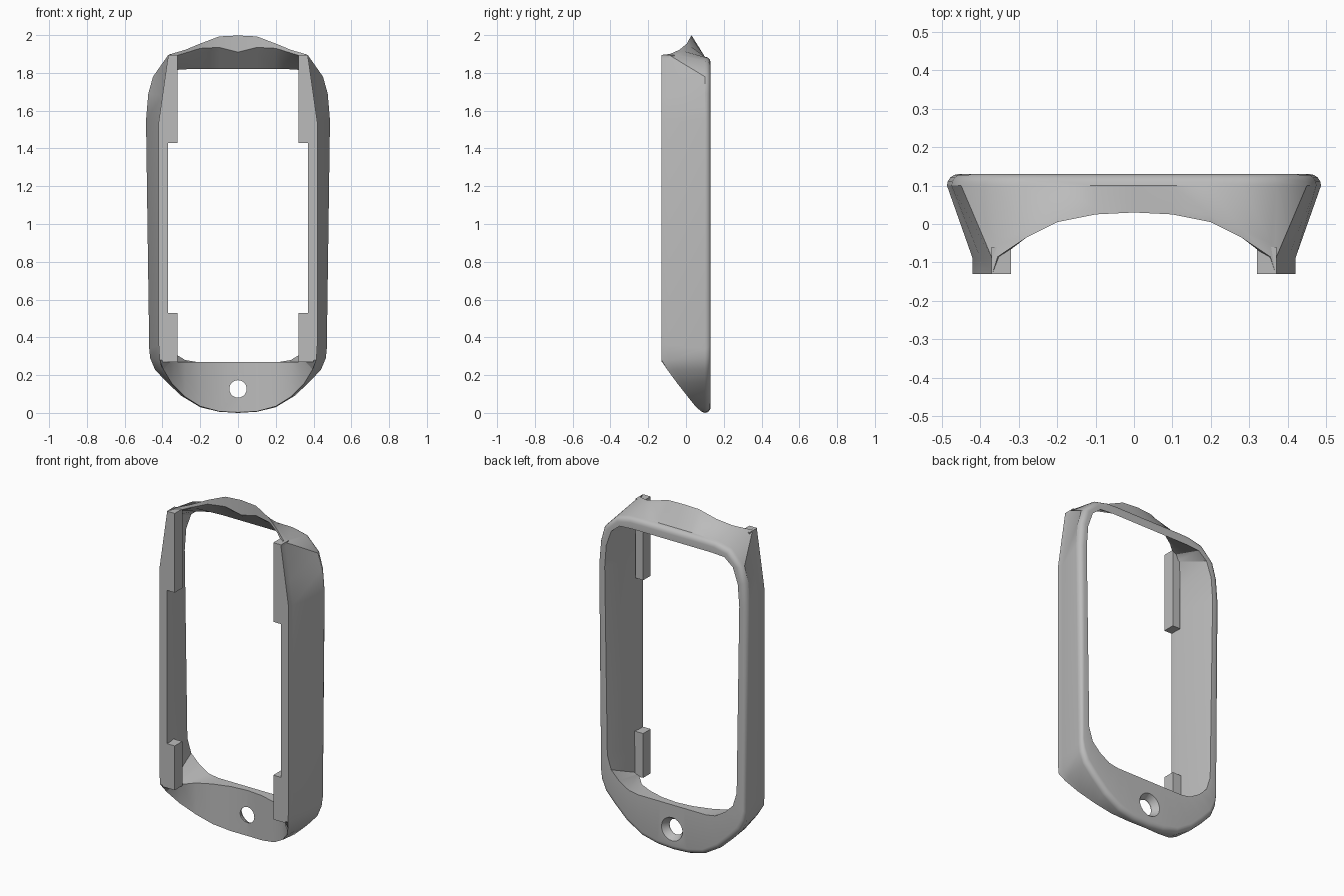
import bpy, bmesh, math
from mathutils import Vector

if "Cube" in bpy.data.objects:
    bpy.data.objects.remove(bpy.data.objects["Cube"])

grey = bpy.data.materials.new("mid_grey")
grey.diffuse_color = (0.5, 0.5, 0.5, 1)
grey.use_nodes = True
grey.node_tree.nodes["Principled BSDF"].inputs["Base Color"].default_value = grey.diffuse_color


def make_object(name, bm, smooth=True):
    bmesh.ops.recalc_face_normals(bm, faces=bm.faces[:])
    mesh = bpy.data.meshes.new(name)
    bm.to_mesh(mesh)
    bm.free()
    mesh.materials.append(grey)
    ob = bpy.data.objects.new(name, mesh)
    bpy.context.collection.objects.link(ob)
    return ob


# Half of the frame, bottom centre to top centre:
# outer x,z | front edge x,y,z | back opening x,z | front opening x,z
stations = [
    (0.00, 0.00, 0.00, 0.09, 0.003, 0.00, 0.27, 0.00, 0.27),
    (0.10, 0.006, 0.10, 0.08, 0.008, 0.08, 0.27, 0.10, 0.27),
    (0.20, 0.03, 0.20, 0.05, 0.035, 0.16, 0.27, 0.20, 0.27),
    (0.30, 0.09, 0.28, 0.01, 0.085, 0.22, 0.27, 0.28, 0.27),
    (0.38, 0.165, 0.35, -0.045, 0.155, 0.28, 0.28, 0.33, 0.27),
    (0.44, 0.23, 0.395, -0.10, 0.23, 0.345, 0.32, 0.36, 0.27),
    (0.465, 0.29, 0.415, -0.13, 0.28, 0.395, 0.37, 0.37, 0.275),
    (0.47, 0.34, 0.42, -0.13, 0.36, 0.42, 0.45, 0.37, 0.45),
    (0.487, 1.55, 0.42, -0.13, 1.54, 0.437, 1.55, 0.37, 1.54),
    (0.475, 1.69, 0.40, -0.13, 1.68, 0.427, 1.68, 0.37, 1.68),
    (0.45, 1.78, 0.369, -0.13, 1.895, 0.395, 1.77, 0.36, 1.85),
    (0.37, 1.862, 0.355, -0.085, 1.90, 0.34, 1.815, 0.345, 1.885),
    (0.28, 1.883, 0.28, -0.035, 1.922, 0.26, 1.82, 0.28, 1.905),
    (0.20, 1.885, 0.20, 0.005, 1.955, 0.19, 1.82, 0.20, 1.93),
    (0.10, 1.885, 0.10, 0.025, 1.993, 0.10, 1.82, 0.10, 1.935),
    (0.00, 1.885, 0.00, 0.03, 1.998, 0.00, 1.82, 0.00, 1.91),
]


def section(s):
    """Closed cross-section of the frame wall at one station."""
    ox, oz, fx, fy, fz, bx, bz, ix, iz = s
    radius = 0.03
    outer = Vector((ox, 0.13 - radius, oz))
    front = Vector((fx, fy, fz))
    back = Vector((bx, 0.13, bz))
    inner = Vector((ix, fy, iz))
    inward = Vector((bx - ox, 0, bz - oz)).normalized()
    rail = fy < -0.12                      # straight-sided front lip
    step = Vector((0, 0.04, 0))
    outer_lip = front + step if rail else front.lerp(outer, 0.18)
    inner_lip = inner + step if rail else inner.lerp(back, 0.18)
    rim = [outer + inward * radius * (1 - math.cos(a)) + Vector((0, radius * math.sin(a), 0))
           for a in (0, math.pi / 8, math.pi / 4, 3 * math.pi / 8, math.pi / 2)]
    return [front, outer_lip, *rim, back, inner_lip, inner]


# Frame body: cross-sections joined into a closed loop
half = [section(s) for s in stations]
mirrored = [[Vector((-p.x, p.y, p.z)) for p in ring] for ring in half[-2:0:-1]]
bm = bmesh.new()
rings = [[bm.verts.new(p) for p in ring] for ring in half + mirrored]
for i, ring in enumerate(rings):
    nxt = rings[(i + 1) % len(rings)]
    for j in range(len(ring)):
        k = (j + 1) % len(ring)
        bm.faces.new((ring[j], ring[k], nxt[k], nxt[j]))
frame = make_object("frame", bm)

# Countersunk screw hole cutter, a turned profile along y
bm = bmesh.new()
profile = [(0.046, -0.1), (0.046, 0.095), (0.068, 0.13), (0.068, 0.2)]
loops = [[bm.verts.new((r * math.cos(t * math.tau / 32), y, 0.127 + r * math.sin(t * math.tau / 32)))
          for t in range(32)] for r, y in profile]
for a, b in zip(loops, loops[1:]):
    for t in range(32):
        u = (t + 1) % 32
        bm.faces.new((a[t], a[u], b[u], b[t]))
bm.faces.new(loops[0])
bm.faces.new(loops[-1])
cutter = make_object("screw_hole_cutter", bm)
cutter.hide_render = True
cutter.hide_set(True)
mod = frame.modifiers.new("screw_hole", 'BOOLEAN')
mod.operation = 'DIFFERENCE'
mod.solver = 'EXACT'
mod.object = cutter
bpy.context.view_layer.objects.active = frame
frame.select_set(True)
bpy.ops.object.modifier_apply(modifier=mod.name)
bpy.data.objects.remove(cutter)
bpy.ops.object.shade_smooth_by_angle(angle=math.radians(30))

# Retaining tabs on the inner side of both rails
for side, sx in (("left", -1), ("right", 1)):
    for level, z0, z1, x1 in (("lower", 0.27, 0.53, 0.40), ("upper", 1.43, 1.895, 0.371)):
        bm = bmesh.new()
        bmesh.ops.create_cube(bm, size=1)
        for v in bm.verts:
            v.co = (sx * (0.32 if v.co.x < 0 else x1),
                    -0.13 if v.co.y < 0 else -0.06,
                    z0 if v.co.z < 0 else z1)
        make_object(f"{side}_{level}_tab", bm)
